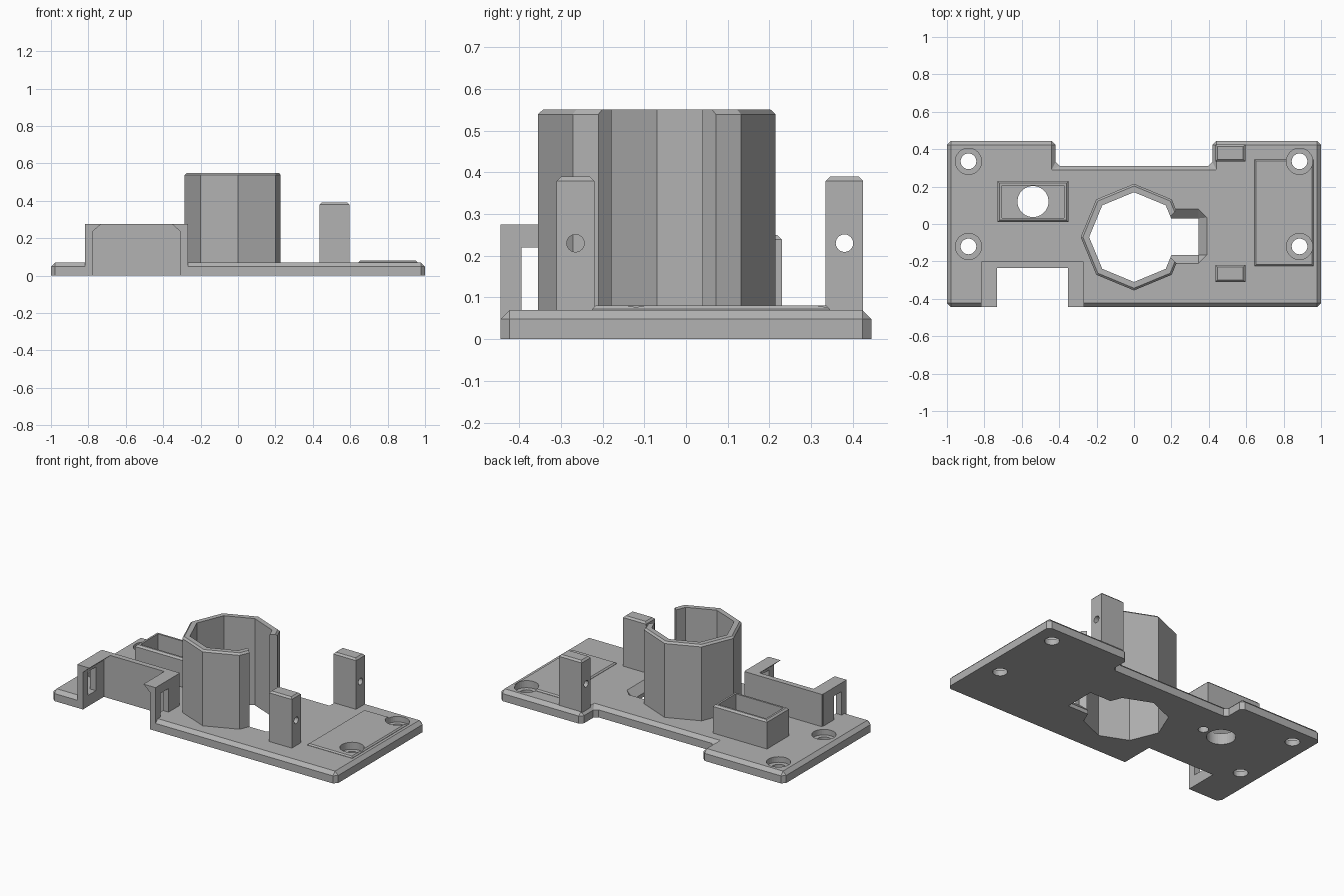
import bpy, bmesh, math
from mathutils import Matrix, Vector

if "Cube" in bpy.data.objects:
    bpy.data.objects.remove(bpy.data.objects["Cube"])

grey = bpy.data.materials.new("plain grey")
grey.use_nodes = True
colour = (0.45, 0.45, 0.45, 1)
grey.diffuse_color = colour
grey.node_tree.nodes["Principled BSDF"].inputs["Base Color"].default_value = colour


def finish(bm, name):
    bmesh.ops.recalc_face_normals(bm, faces=bm.faces[:])
    mesh = bpy.data.meshes.new(name)
    bm.to_mesh(mesh)
    bm.free()
    mesh.materials.append(grey)
    obj = bpy.data.objects.new(name, mesh)
    bpy.context.scene.collection.objects.link(obj)
    return obj


def prism(name, outline, z0, z1, chamfer=0, uprights=False):
    """Upright prism, optionally chamfered on the top rim and upright edges."""
    bm = bmesh.new()
    face = bm.faces.new([bm.verts.new((x, y, z0)) for x, y in outline])
    grown = bmesh.ops.extrude_face_region(bm, geom=[face], use_keep_orig=True)
    for v in grown["geom"]:
        if isinstance(v, bmesh.types.BMVert):
            v.co.z = z1
    bmesh.ops.recalc_face_normals(bm, faces=bm.faces[:])
    if chamfer:
        edges = [e for e in bm.edges
                 if all(v.co.z > z1 - 1e-5 for v in e.verts)
                 or (uprights and abs(e.verts[0].co.z - e.verts[1].co.z) > 1e-4)]
        bmesh.ops.bevel(bm, geom=edges, offset=chamfer, segments=1,
                        affect="EDGES", clamp_overlap=True)
    return finish(bm, name)


def rect(x0, x1, y0, y1):
    return [(x0, y0), (x1, y0), (x1, y1), (x0, y1)]


def ring(cx, cy, r, n):
    return [(cx + r * math.cos(i * math.tau / n), cy + r * math.sin(i * math.tau / n))
            for i in range(n)]


def hull(name, points):
    bm = bmesh.new()
    for p in points:
        bm.verts.new(p)
    bmesh.ops.convex_hull(bm, input=bm.verts[:])
    return finish(bm, name)


def cut(obj, cutters):
    bpy.context.view_layer.objects.active = obj
    for c in cutters:
        c.hide_render = True
        mod = obj.modifiers.new("cut", "BOOLEAN")
        mod.operation, mod.solver, mod.object = "DIFFERENCE", "EXACT", c
        bpy.ops.object.modifier_apply(modifier=mod.name)
    for c in cutters:
        bpy.data.objects.remove(c)


def screw_cutters():
    """Through holes with counterbores at the four mounting points."""
    made = []
    for x in (-0.885, 0.885):
        for y in (-0.12, 0.335):
            made.append(prism("cutter", ring(x, y, 0.042, 32), -0.1, 0.2))
            made.append(prism("cutter", ring(x, y, 0.07, 32), 0.035, 0.2))
    return made


# Base plate with stepped back edge
plate = prism("base_plate",
              [(-1, -0.445), (1, -0.445), (1, 0.445), (0.42, 0.445), (0.42, 0.31),
               (-0.42, 0.31), (-0.42, 0.445), (-1, 0.445)], 0, 0.07, 0.022, True)
slot_low = [(x, y, 0.025) for x, y in rect(0.1, 0.345, -0.165, 0.03)]
slot_high = [(x, y, 0.0701) for x, y in
             [(0.1, -0.21), (0.345, -0.21), (0.39, -0.165),
              (0.39, 0.035), (0.345, 0.08), (0.1, 0.08)]]
cut(plate, [
    prism("cutter", rect(-0.778, -0.307, -0.6, -0.235), -0.1, 0.2),
    prism("cutter", ring(0, -0.07, 0.24, 8), -0.1, 0.2),
    prism("cutter", rect(0.1, 0.345, -0.165, 0.03), -0.1, 0.2),
    hull("cutter", slot_low + slot_high),
    prism("cutter", ring(-0.54, 0.12, 0.083, 40), -0.1, 0.2),
    prism("cutter", ring(-0.41, 0.12, 0.03, 24), -0.1, 0.05),
] + screw_cutters())

# Thin raised pad at the left end
pad = prism("raised_pad", rect(0.645, 0.96, -0.225, 0.345), 0.06, 0.08, 0.008)
cut(pad, screw_cutters())

# Split octagonal holder tube with flared opening
tube = prism("holder_tube", ring(0, -0.07, 0.285, 8), 0, 0.55, 0.011)
cut(tube, [
    prism("cutter", ring(0, -0.07, 0.24, 8), -0.1, 0.7),
    prism("cutter", [(0, -0.168), (0.185, -0.168), (0.335, -0.318),
                     (0.335, 0.18), (0.185, 0.03), (0, 0.03)], -0.1, 0.7),
])

# Open box with a hole in its floor
box = prism("open_box", rect(-0.73, -0.35, 0.01, 0.23), 0.06, 0.25, 0.011)
cut(box, [prism("cutter", rect(-0.707, -0.373, 0.033, 0.207), 0.03, 0.4)])

# Two drilled posts
for name, y in (("front_post", -0.265), ("back_post", 0.38)):
    post = prism(name, rect(0.435, 0.595, y - 0.045, y + 0.045), 0.05, 0.39, 0.011)
    drill = prism("cutter", ring(0, 0, 0.021, 24), -0.2, 0.2)
    drill.data.transform(Matrix.Translation(Vector((0.515, y, 0.23)))
                         @ Matrix.Rotation(math.pi / 2, 4, "Y"))
    cut(post, [drill])

# Bracket: back wall and two windowed arms with inward lips
prism("bracket_wall", rect(-0.815, -0.27, -0.235, -0.2), 0, 0.275)
centre = -0.5425
for name, s in (("bracket_right_arm", -1), ("bracket_left_arm", 1)):
    x_out, x_in, x_lip = (centre + s * d for d in (0.275, 0.2355, 0.19))
    arm = prism(name, rect(min(x_out, x_in), max(x_out, x_in), -0.445, -0.21), 0, 0.275)
    cut(arm, [prism("cutter", rect(x_out - 0.1, x_out + 0.1, -0.395, -0.315), 0.07, 0.22)])
    hull(name + "_lip", [(x, y, z) for y in (-0.445, -0.22)
                         for x, z in ((x_in, 0.235), (x_lip, 0.275), (x_in, 0.275))])
